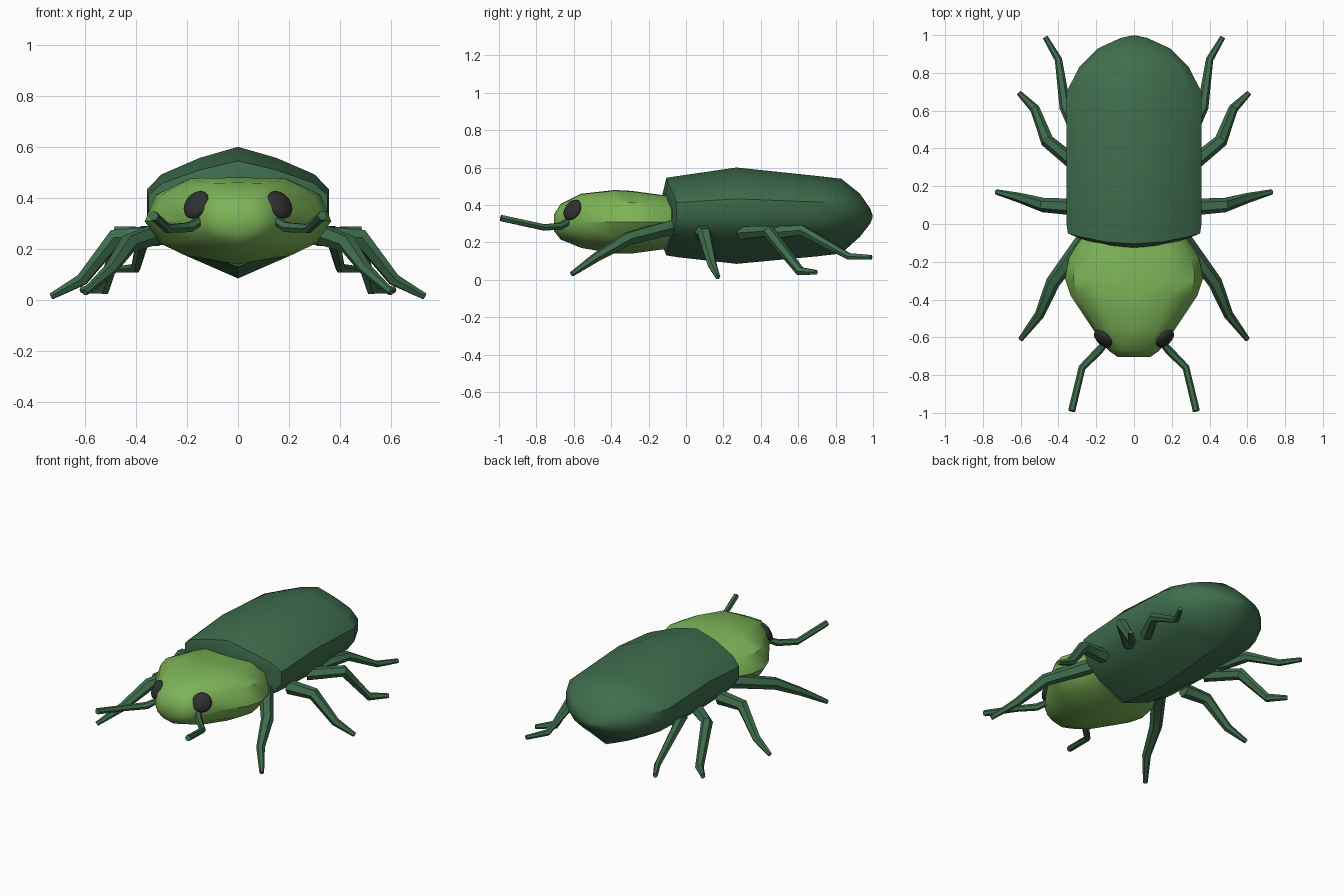
import bpy, bmesh
from math import sin, cos, pi, radians
from mathutils import Vector

cube = bpy.data.objects.get("Cube")
if cube:
    bpy.data.objects.remove(cube, do_unlink=True)


def material(name, rgb):
    m = bpy.data.materials.new(name)
    m.use_nodes = True
    m.diffuse_color = (*rgb, 1)
    m.node_tree.nodes["Principled BSDF"].inputs["Base Color"].default_value = (*rgb, 1)
    return m


dark_green = material("dark_green", (0.05, 0.155, 0.075))
light_green = material("light_green", (0.20, 0.45, 0.095))
black = material("eye_black", (0.03, 0.03, 0.03))


def finish(bm, name, mat, angle=40):
    bmesh.ops.recalc_face_normals(bm, faces=bm.faces)
    mesh = bpy.data.meshes.new(name)
    bm.to_mesh(mesh)
    bm.free()
    obj = bpy.data.objects.new(name, mesh)
    bpy.context.collection.objects.link(obj)
    mesh.materials.append(mat)
    bpy.ops.object.select_all(action="DESELECT")
    obj.select_set(True)
    bpy.context.view_layer.objects.active = obj
    bpy.ops.object.shade_smooth_by_angle(angle=radians(angle))
    return obj


def loft(bm, rings):
    """Skin a list of closed point rings and cap both ends."""
    loops = [[bm.verts.new(p) for p in ring] for ring in rings]
    for a, b in zip(loops, loops[1:]):
        for i in range(len(a)):
            j = (i + 1) % len(a)
            bm.faces.new((a[i], a[j], b[j], b[i]))
    for loop in (loops[0], loops[-1]):
        centre = bm.verts.new(sum((v.co for v in loop), Vector()) / len(loop))
        for i in range(len(loop)):
            bm.faces.new((loop[i], loop[(i + 1) % len(loop)], centre))


def shell(name, mat, profile, sections, mid):
    """Section: y, half width, top, bottom, backward bow at the sides."""
    outline = profile + [(-x, z) for x, z in profile[-2:0:-1]]
    rings = []
    for y, w, top, bottom, bow in sections:
        rings.append([(x * w, y + bow * x * x,
                       mid + z * (top - mid if z > 0 else mid - bottom))
                      for x, z in outline])
    bm = bmesh.new()
    loft(bm, rings)
    return finish(bm, name, mat)


def limb(name, points, radii, sides=6):
    for label, s in (("left", 1), ("right", -1)):
        pts = [Vector((s * x, y, z)) for x, y, z in points]
        rings = []
        for i, p in enumerate(pts):
            before = (p - pts[i - 1]).normalized() if i else Vector()
            after = (pts[i + 1] - p).normalized() if i + 1 < len(pts) else Vector()
            t = (before + after).normalized()
            u = t.cross(Vector((0, 0, 1))).normalized()
            v = u.cross(t)
            rings.append([p + radii[i] * (u * cos(2 * pi * k / sides) + v * sin(2 * pi * k / sides))
                          for k in range(sides)])
        bm = bmesh.new()
        loft(bm, rings)
        finish(bm, f"{label}_{name}", dark_green)


# Ridged wing case and belly
shell("body", dark_green,
      [(0, 1), (.42, .84), (.84, .60), (1, .38), (1, 0), (.85, -.35), (.55, -.65), (0, -1)],
      [(-.125, .29, .46, .18, .05), (-.105, .35, .545, .13, .055),
       (-.04, .357, .555, .12, .04), (.27, .357, .60, .085, 0),
       (.70, .357, .555, .125, 0), (.83, .29, .54, .14, 0),
       (.93, .19, .46, .23, 0), (.985, .07, .38, .30, 0), (.998, .01, .345, .335, 0)], .33)

# Head with a flattened crown
shell("head", light_green,
      [(0, 1), (.55, .98), (.88, .64), (1, .05), (.84, -.48), (.55, -.80), (0, -1)],
      [(-.705, .085, .35, .26, 0), (-.67, .135, .405, .215, 0), (-.56, .215, .46, .17, 0),
       (-.38, .335, .48, .14, 0), (-.29, .365, .475, .14, 0),
       (-.18, .345, .46, .155, 0), (-.06, .27, .445, .17, 0)], .30)

# Flattened oval eyes facing forward and outward
for label, s in (("left", 1), ("right", -1)):
    bm = bmesh.new()
    bmesh.ops.create_uvsphere(bm, u_segments=16, v_segments=8, radius=.06)
    turn = Vector((s * .6, -.65, .45)).to_track_quat("Z", "Y")
    for v in bm.verts:
        v.co.z *= .4
        v.co = turn @ v.co + Vector((s * .163, -.607, .373))
    finish(bm, f"{label}_eye", black, 60)

# Antennae
limb("antenna", [(.15, -.63, .31), (.19, -.675, .285), (.275, -.76, .28), (.33, -.99, .33)],
     [.018, .022, .019, .019])

# Four pairs of bent legs
leg_radii = [.045, .038, .026, .014]
limb("front_leg", [(.26, -.08, .28), (.43, -.31, .22), (.50, -.48, .12), (.60, -.61, .03)], leg_radii)
limb("second_leg", [(.31, .09, .25), (.48, .10, .245), (.61, .14, .08), (.73, .17, .015)], leg_radii)
limb("third_leg", [(.29, .30, .25), (.46, .44, .26), (.525, .61, .045), (.61, .695, .04)],
     [.04, .036, .026, .014])
limb("rear_leg", [(.28, .45, .25), (.365, .62, .265), (.40, .87, .125), (.47, .99, .12)],
     [.04, .03, .02, .014])
